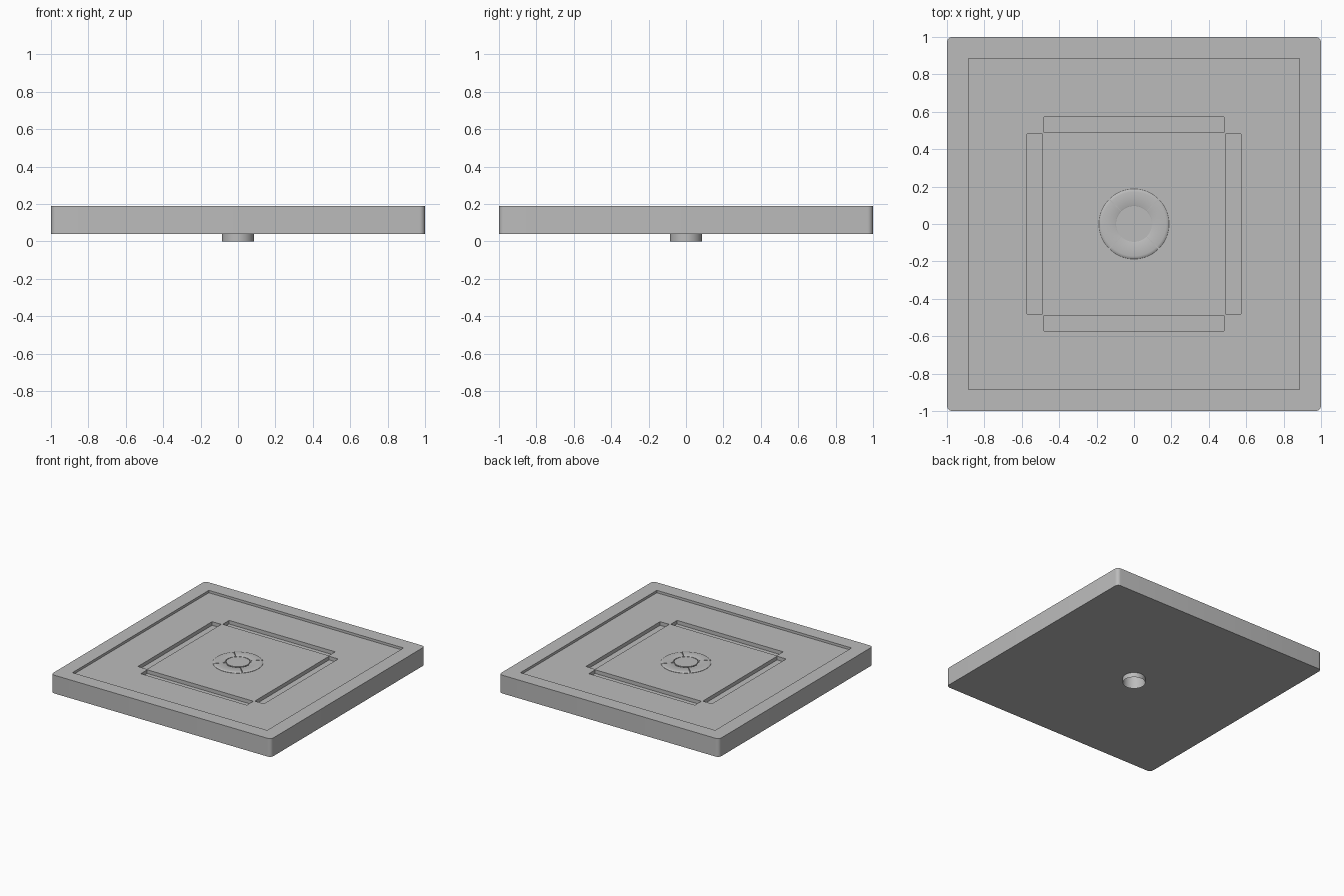
import bpy, bmesh, math

if "Cube" in bpy.data.objects:
    bpy.data.objects.remove(bpy.data.objects["Cube"])

grey = bpy.data.materials.new("matte grey")
grey.diffuse_color = (0.5, 0.5, 0.5, 1)
grey.use_nodes = True
grey.node_tree.nodes["Principled BSDF"].inputs["Base Color"].default_value = grey.diffuse_color

BASE, TOP = 0.04, 0.19      # underside and rim heights
FLOOR = 0.17                # sunken standing area
SLOT = 0.14                 # bottom of the four channels


def finish(name, bm, smooth=True):
    me = bpy.data.meshes.new(name)
    bm.to_mesh(me)
    bm.free()
    me.materials.append(grey)
    ob = bpy.data.objects.new(name, me)
    bpy.context.collection.objects.link(ob)
    if smooth:
        bpy.ops.object.select_all(action='DESELECT')
        ob.select_set(True)
        bpy.context.view_layer.objects.active = ob
        bpy.ops.object.shade_smooth_by_angle(angle=math.radians(35))
    return ob


def box_bm(x0, x1, y0, y1, z0, z1):
    bm = bmesh.new()
    bmesh.ops.create_cube(bm, size=1)
    for v in bm.verts:
        v.co = ((x0 + x1) / 2 + v.co.x * (x1 - x0),
                (y0 + y1) / 2 + v.co.y * (y1 - y0),
                (z0 + z1) / 2 + v.co.z * (z1 - z0))
    return bm


def cut(target, bm):
    cutter = finish("cutter", bm, False)
    mod = target.modifiers.new("cut", 'BOOLEAN')
    mod.operation, mod.solver, mod.object = 'DIFFERENCE', 'EXACT', cutter
    bpy.context.view_layer.objects.active = target
    bpy.ops.object.modifier_apply(modifier=mod.name)
    bpy.data.objects.remove(cutter, do_unlink=True)


def sweep(bm, profile, a0, a1, steps):
    """Closed (r, z) profile swept between two angles, with end caps."""
    rings = []
    for i in range(steps + 1):
        a = a0 + (a1 - a0) * i / steps
        rings.append([bm.verts.new((r * math.cos(a), r * math.sin(a), z))
                      for r, z in profile])
    n = len(profile)
    for p, q in zip(rings, rings[1:]):
        for j in range(n):
            k = (j + 1) % n
            bm.faces.new((p[j], q[j], q[k], p[k]))
    bm.faces.new(rings[0])
    bm.faces.new(rings[-1][::-1])


# Tray: rounded vertical corners, sunken floor, four channels, drain hole
bm = box_bm(-1, 1, -1, 1, BASE, TOP)
uprights = [e for e in bm.edges
            if abs(e.verts[0].co.z - e.verts[1].co.z) > 0.1]
bmesh.ops.bevel(bm, geom=uprights, offset=0.03, segments=6,
                profile=0.5, affect='EDGES')
tray = finish("tray", bm, False)
cut(tray, box_bm(-0.885, 0.885, -0.885, 0.885, FLOOR, 0.3))
for s in (-1, 1):
    a, b = sorted((s * 0.49, s * 0.573))
    cut(tray, box_bm(a, b, -0.482, 0.482, SLOT, 0.3))
    cut(tray, box_bm(-0.482, 0.482, a, b, SLOT, 0.3))
hole = bmesh.new()
bmesh.ops.create_cone(hole, cap_ends=True, segments=48,
                      radius1=0.085, radius2=0.085, depth=1)
cut(tray, hole)
bpy.ops.object.select_all(action='DESELECT')
tray.select_set(True)
bpy.context.view_layer.objects.active = tray
bpy.ops.object.shade_smooth_by_angle(angle=math.radians(35))

# Drain ring: four rounded segments with thin gaps on the diagonals
bm = bmesh.new()
ring = [(0.096, 0.165), (0.187, 0.165), (0.187, 0.172), (0.182, 0.176),
        (0.172, 0.178), (0.100, 0.178), (0.096, 0.176)]
gap = 0.015
for i in range(4):
    mid = i * math.pi / 2
    sweep(bm, ring, mid - math.pi / 4 + gap, mid + math.pi / 4 - gap, 16)
bmesh.ops.recalc_face_normals(bm, faces=bm.faces)
finish("drain_ring", bm)

# Drain cap: round plate closing the hole
bm = bmesh.new()
bmesh.ops.create_cone(bm, cap_ends=True, segments=48,
                      radius1=0.088, radius2=0.088, depth=0.018)
bmesh.ops.translate(bm, verts=bm.verts, vec=(0, 0, 0.169))
finish("drain_cap", bm)

# Outlet pipe: open thin lining below the tray, facing inward like the hole
bm = bmesh.new()
bmesh.ops.create_cone(bm, cap_ends=False, segments=48,
                      radius1=0.085, radius2=0.085, depth=BASE)
bmesh.ops.translate(bm, verts=bm.verts, vec=(0, 0, BASE / 2))
bmesh.ops.recalc_face_normals(bm, faces=bm.faces)
f = next(iter(bm.faces))
c = f.calc_center_median()
if f.normal.x * c.x + f.normal.y * c.y > 0:
    bmesh.ops.reverse_faces(bm, faces=bm.faces)
finish("outlet_pipe", bm)
